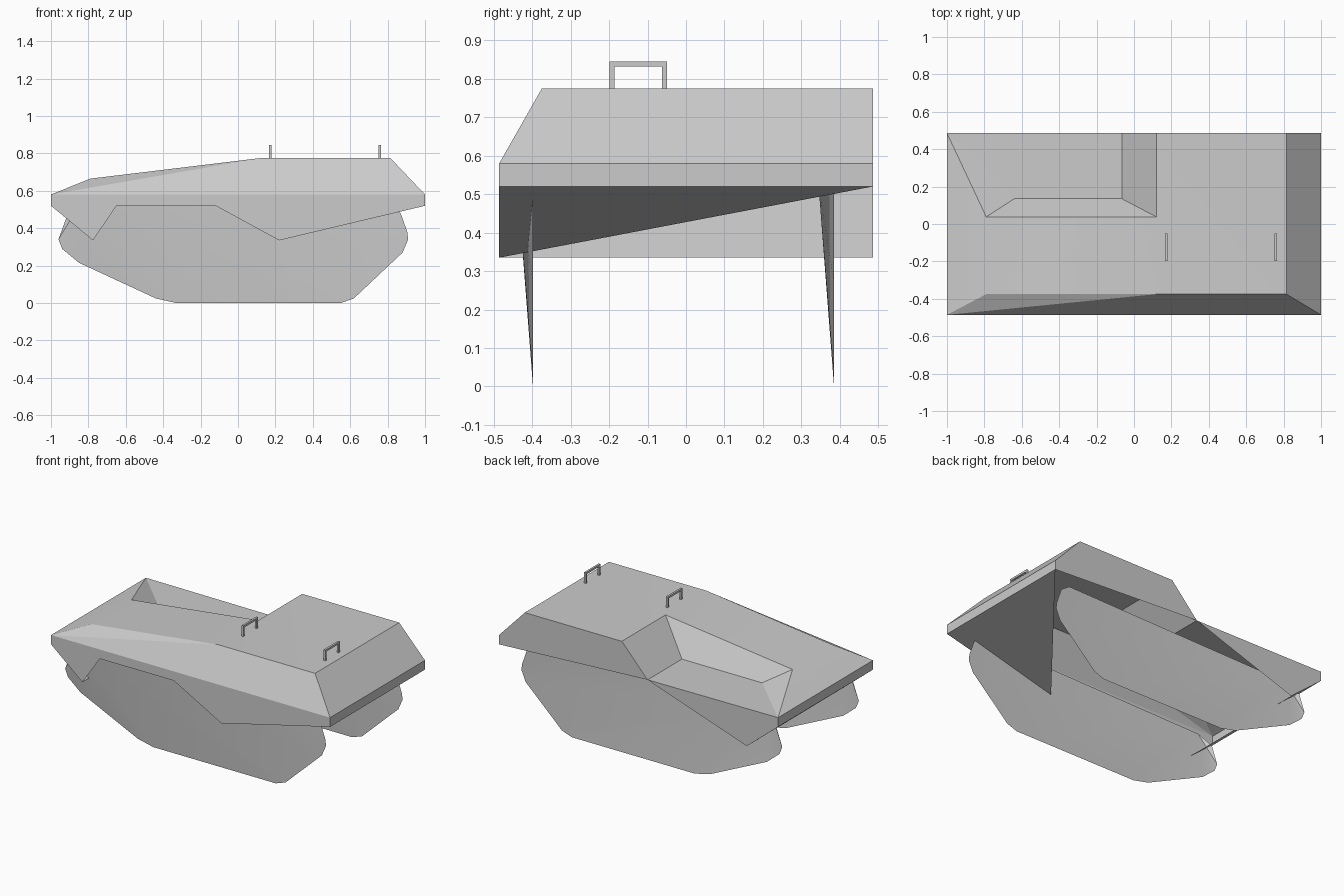
import bpy
import bmesh
import math
from mathutils import Vector

starter = bpy.data.objects.get("Cube")
if starter:
    bpy.data.objects.remove(starter, do_unlink=True)

# One plain grey for everything
grey = bpy.data.materials.new("plain_grey")
grey.use_nodes = True
colour = (0.6, 0.6, 0.6, 1.0)
grey.diffuse_color = colour
grey.node_tree.nodes["Principled BSDF"].inputs["Base Color"].default_value = colour


def make_object(name, faces, smooth_angle=None):
    """Build a mesh from faces given as lists of corner points."""
    bm = bmesh.new()
    shared = {}
    for corners in faces:
        verts = []
        for corner in corners:
            key = tuple(corner)
            if key not in shared:
                shared[key] = bm.verts.new(key)
            verts.append(shared[key])
        bm.faces.new(verts)
    bmesh.ops.recalc_face_normals(bm, faces=bm.faces[:])
    mesh = bpy.data.meshes.new(name)
    bm.to_mesh(mesh)
    bm.free()
    mesh.materials.append(grey)
    obj = bpy.data.objects.new(name, mesh)
    bpy.context.collection.objects.link(obj)
    if smooth_angle:
        bpy.ops.object.select_all(action="DESELECT")
        obj.select_set(True)
        bpy.context.view_layer.objects.active = obj
        bpy.ops.object.shade_smooth_by_angle(angle=math.radians(smooth_angle))
    return obj


# Main levels and widths of the hull
FRONT, BACK, SHOULDER = -0.486, 0.486, -0.375
SILL, BELT, ROOF, SKIRT = 0.52, 0.58, 0.775, 0.335
TAIL, NOSE = -1.0, 1.0
tail_roof, mid_roof, nose_roof = (-0.79, 0.665), (0.12, ROOF), (0.815, ROOF)


def at(xz, y):
    return (xz[0], y, xz[1])


# Rim corners of the hull
tail_sill_f, tail_sill_b = (TAIL, FRONT, SILL), (TAIL, BACK, SILL)
nose_sill_f, nose_sill_b = (NOSE, FRONT, SILL), (NOSE, BACK, SILL)
tail_belt_f, tail_belt_b = (TAIL, FRONT, BELT), (TAIL, BACK, BELT)
nose_belt_f, nose_belt_b = (NOSE, FRONT, BELT), (NOSE, BACK, BELT)

# Roof corners along the front shoulder and the back
tail_roof_f, mid_roof_f, nose_roof_f = [
    at(p, SHOULDER) for p in (tail_roof, mid_roof, nose_roof)]
mid_roof_b, nose_roof_b = at(mid_roof, BACK), at(nose_roof, BACK)

# Sunken bay corners
bay_tail_top, bay_nose_top = at(tail_roof, 0.038), at(mid_roof, 0.038)
bay_tail = (-0.64, 0.135, 0.575)
bay_nose = (-0.065, 0.135, 0.575)
bay_back = (-0.065, BACK, 0.575)

# Skirt corners
notch_tail, notch_nose = (-0.65, FRONT, SILL), (-0.12, FRONT, SILL)
tail_tip_f, tail_tip_b = (-0.775, FRONT, SKIRT), (-0.775, BACK, SKIRT)
nose_tip = (0.22, FRONT, SKIRT)

make_object("hull", [
    # front belt and sloped front
    [tail_sill_f, notch_tail, notch_nose, nose_sill_f, nose_belt_f, tail_belt_f],
    [tail_belt_f, mid_roof_f, tail_roof_f],
    [tail_belt_f, nose_belt_f, mid_roof_f],
    [nose_belt_f, nose_roof_f, mid_roof_f],
    # nose and tail ends
    [nose_sill_f, nose_sill_b, nose_belt_b, nose_belt_f],
    [nose_belt_f, nose_belt_b, nose_roof_b, nose_roof_f],
    [tail_sill_b, tail_sill_f, tail_belt_f, tail_belt_b],
    # roof
    [tail_belt_f, tail_roof_f, bay_tail_top, tail_belt_b],
    [tail_roof_f, mid_roof_f, bay_nose_top, bay_tail_top],
    [mid_roof_f, nose_roof_f, nose_roof_b, mid_roof_b, bay_nose_top],
    # sunken bay
    [tail_belt_b, bay_tail_top, bay_tail],
    [bay_tail_top, bay_nose_top, bay_nose, bay_tail],
    [bay_nose_top, mid_roof_b, bay_back, bay_nose],
    [tail_belt_b, bay_tail, bay_nose, bay_back],
    # back side
    [nose_sill_b, bay_back, mid_roof_b, nose_roof_b, nose_belt_b],
    [tail_sill_b, tail_belt_b, bay_back, tail_tip_b],
    # skirts and undersides
    [tail_sill_f, tail_tip_f, notch_tail],
    [notch_nose, nose_tip, nose_sill_f],
    [nose_tip, nose_sill_b, nose_sill_f],
    [tail_sill_f, tail_tip_b, tail_tip_f],
    [tail_sill_f, tail_sill_b, tail_tip_b],
], smooth_angle=25)

# Thin track panels, each a fan bent inwards at its upper tail corner
outline = [(-0.92, 0.45), (-0.96, 0.34), (-0.94, 0.29), (-0.85, 0.215),
           (-0.44, 0.025), (-0.33, 0.0), (0.55, 0.0), (0.62, 0.025),
           (0.88, 0.27), (0.91, 0.34), (0.905, 0.38), (0.87, 0.48), (0.81, SILL)]
for name, y in (("front_track", -0.398), ("back_track", 0.385)):
    hub = (-0.85, y - 0.04, SILL)
    rim = [at(p, y) for p in outline]
    make_object(name, [[hub, a, b] for a, b in zip(rim, rim[1:])], smooth_angle=30)


# Grab handles on the roof
def box(low, high):
    """Six faces of a box between two corners."""
    faces = []
    for axis in range(3):
        u, v = (axis + 1) % 3, (axis + 2) % 3
        for side in (low, high):
            loop = []
            for pu, pv in ((low, low), (high, low), (high, high), (low, high)):
                point = Vector(side)
                point[u], point[v] = pu[u], pv[v]
                loop.append(tuple(point))
            faces.append(loop)
    return faces


BAR = 0.013
HANDLE_TOP = 0.845
for name, x in (("tail_handle", 0.172), ("nose_handle", 0.759)):
    x0, x1 = x - BAR / 2, x + BAR / 2
    y0, y1 = -0.199, -0.05
    under = HANDLE_TOP - BAR
    make_object(name + "_bar", box((x0, y0, under), (x1, y1, HANDLE_TOP)))
    for part, y in (("_front_post", y0), ("_back_post", y1 - BAR)):
        make_object(name + part, box((x0, y, ROOF), (x1, y + BAR, under)))
